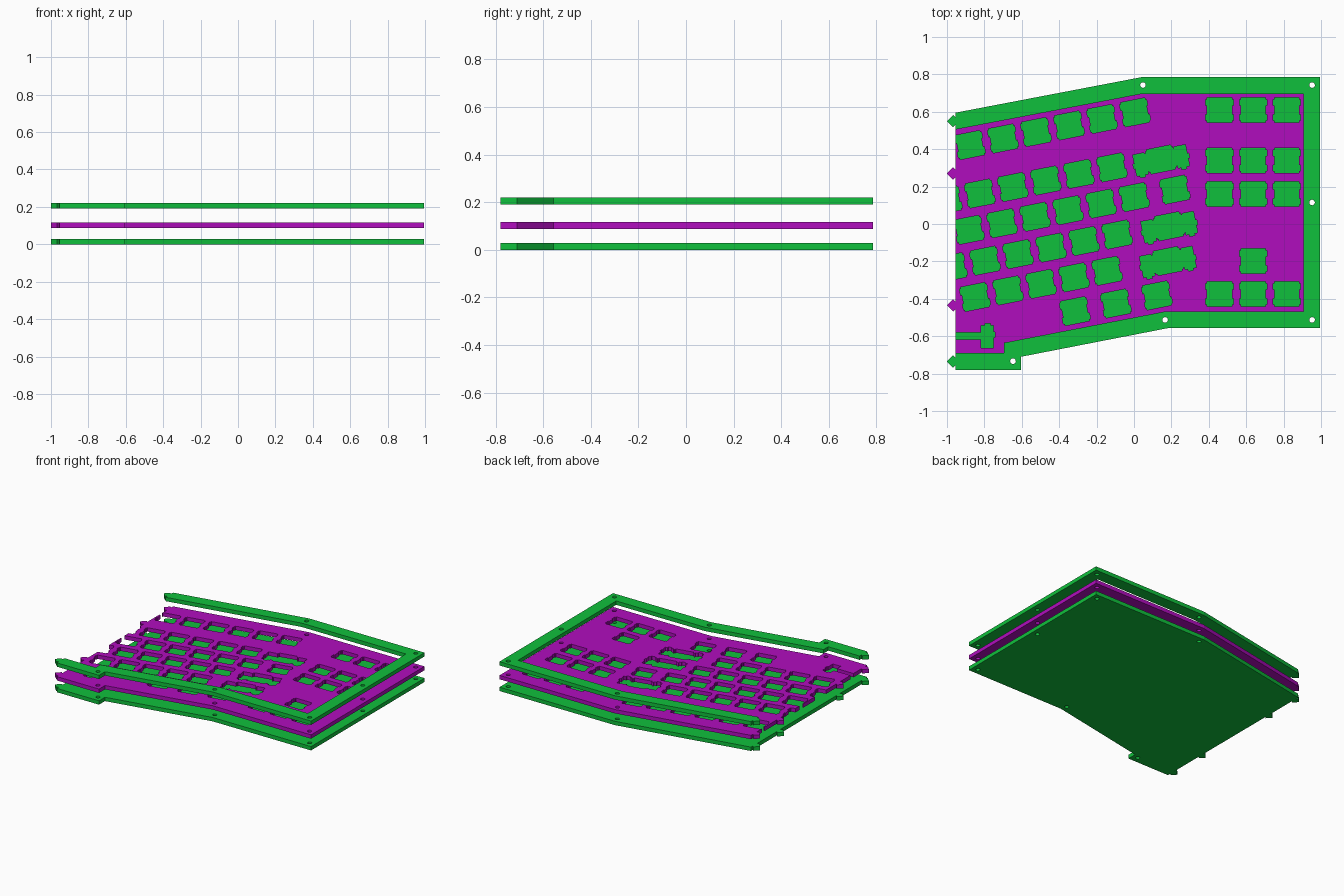
import bpy, bmesh, math
from mathutils import Matrix, Vector

if "Cube" in bpy.data.objects:
    bpy.data.objects.remove(bpy.data.objects["Cube"])

MM = 0.18 / 19.05            # one key pitch is 0.18 units
TILT = math.radians(11.2)    # slant of the typing block


def material(name, rgb):
    m = bpy.data.materials.new(name)
    m.diffuse_color = (*rgb, 1)
    m.use_nodes = True
    m.node_tree.nodes["Principled BSDF"].inputs["Base Color"].default_value = m.diffuse_color
    return m


green = material("green", (0.005, 0.53, 0.045))
magenta = material("magenta", (0.435, 0.004, 0.515))


def prism_object(name, polygons, z0, z1, mat):
    """One object holding an extruded prism for each 2D polygon."""
    bm = bmesh.new()
    for poly in polygons:
        face = bm.faces.new([bm.verts.new((x, y, z0)) for x, y in poly])
        face.normal_update()
        if face.normal.z > 0:
            face.normal_flip()
        top = bmesh.ops.extrude_face_region(bm, geom=[face], use_keep_orig=True)["geom"]
        bmesh.ops.translate(bm, vec=(0, 0, z1 - z0),
                            verts=[v for v in top if isinstance(v, bmesh.types.BMVert)])
    bmesh.ops.recalc_face_normals(bm, faces=bm.faces[:])
    me = bpy.data.meshes.new(name)
    bm.to_mesh(me)
    bm.free()
    me.materials.append(mat)
    ob = bpy.data.objects.new(name, me)
    bpy.context.collection.objects.link(ob)
    return ob


def layer(name, outline, cuts, z0, z1, mat):
    """A sheet with all cut polygons punched through it."""
    ob = prism_object(name, [outline], z0, z1, mat)
    cutter = prism_object(name + "_cutter", cuts, z0 - 0.02, z1 + 0.02, mat)
    cutter.hide_render = True
    mod = ob.modifiers.new("cutouts", "BOOLEAN")
    mod.operation, mod.solver, mod.object = "DIFFERENCE", "EXACT", cutter
    bpy.context.view_layer.objects.active = ob
    bpy.ops.object.modifier_apply(modifier=mod.name)
    bpy.data.objects.remove(cutter)
    return ob


# Left edge with diamond-shaped joining tabs, bottom to top
LEFT = -0.955


def tab(y):
    return [(LEFT, y - 0.021), (-0.967, y - 0.033), (-1.0, y),
            (-0.967, y + 0.033), (LEFT, y + 0.021)]


outer = [(LEFT, 0.595), (0.04, 0.785), (0.995, 0.785), (0.995, -0.557),
         (0.18, -0.557), (-0.605, -0.71), (-0.605, -0.78), (LEFT, -0.78)]
inner = [(LEFT, -0.69), (-0.695, -0.69), (-0.695, -0.635), (0.17, -0.467),
         (0.905, -0.467), (0.905, 0.695), (0.04, 0.695), (LEFT, 0.505)]
sheet = outer + [p for y in (-0.735, -0.435, 0.27, 0.55) for p in tab(y)]
frame = outer + tab(-0.735) + inner + tab(0.55)

# Screw holes
screws = [(0.048, 0.743), (0.952, 0.743), (0.952, 0.115),
          (0.952, -0.513), (0.166, -0.513), (-0.647, -0.733)]
screw_cuts = [[(x + 0.015 * math.cos(a * math.tau / 20), y + 0.015 * math.sin(a * math.tau / 20))
               for a in range(20)] for x, y in screws]

# Key cutout shapes in millimetres: right half, then mirrored to the left
KEY = [(7, 7), (7, 6), (7.8, 6), (7.8, 2.5), (7, 2.5),
       (7, -2.5), (7.8, -2.5), (7.8, -6), (7, -6), (7, -7)]
WIDE = [(7, 7), (7, 6), (7.8, 6), (7.8, 4.8), (8.6, 4.8), (8.6, 5.6), (15.2, 5.6),
        (15.2, 0.5), (16.1, 0.5), (16.1, -2.3), (15.2, -2.3), (15.2, -6.7),
        (13.4, -6.7), (13.4, -7.9), (10.4, -7.9), (10.4, -6.7), (8.6, -6.7),
        (8.6, -5.2), (7.8, -5.2), (7.8, -6), (7, -6), (7, -7)]


def key_cut(half, x, y, angle=0.0):
    rot = Matrix.Rotation(angle, 2)
    pts = half + [(-px, py) for px, py in reversed(half)]
    return [tuple(rot @ (Vector(p) * MM) + Vector((x, y))) for p in pts]


cuts = list(screw_cuts)
# Upright block on the right
for y, columns in ((0.61, (0, 1, 2)), (0.34, (0, 1, 2)), (0.16, (0, 1, 2)),
                   (-0.198, (1,)), (-0.374, (0, 1, 2))):
    cuts += [key_cut(KEY, 0.457 + 0.18 * c, y) for c in columns]
# Slanted rows: first key centre and key count
step = Vector((math.cos(TILT), math.sin(TILT))) * 0.18
for x, y, count in ((-0.877, 0.422, 6), (-1.001, 0.128, 6), (-0.882, -0.031, 6),
                    (-0.973, -0.231, 6), (-0.850, -0.390, 5)):
    cuts += [key_cut(KEY, x + step.x * i, y + step.y * i, TILT) for i in range(count)]
# Odd-sized slanted keys
for x, y in ((0.218, 0.184), (-0.316, -0.466), (-0.097, -0.425), (0.123, -0.382)):
    cuts.append(key_cut(KEY, x, y, TILT))
# Wide keys with stabiliser slots
for x, y in ((0.144, 0.345), (0.187, -0.012), (0.180, -0.198)):
    cuts.append(key_cut(WIDE, x, y, TILT))
# Half of the long bar cutout, open at the left edge
cuts.append([(-1.02, -0.580), (-0.818, -0.580), (-0.818, -0.542), (-0.797, -0.542),
             (-0.797, -0.533), (-0.768, -0.533), (-0.768, -0.542), (-0.752, -0.542),
             (-0.752, -0.578), (-0.743, -0.578), (-0.743, -0.607), (-0.752, -0.607),
             (-0.752, -0.663), (-0.818, -0.663), (-0.818, -0.617), (-1.02, -0.617)])

# Three stacked layers
layer("bottom_plate", sheet, screw_cuts, 0.0, 0.029, green)
layer("key_plate", sheet, cuts, 0.088, 0.117, magenta)
layer("top_frame", frame, screw_cuts, 0.191, 0.22, green)
